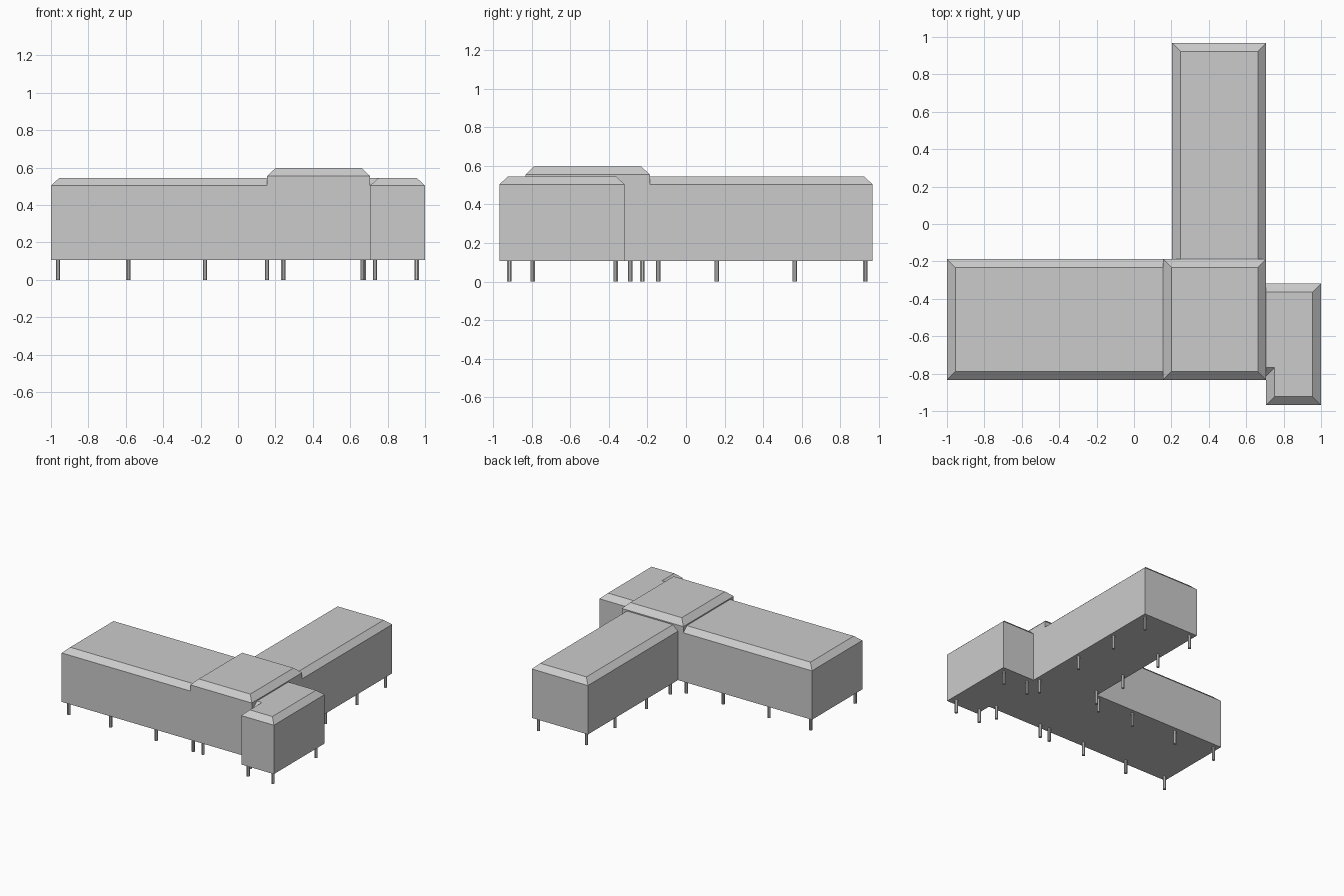
import bpy, bmesh, math

if "Cube" in bpy.data.objects:
    bpy.data.objects.remove(bpy.data.objects["Cube"])

BASE, EAVE, TOP, INSET = 0.107, 0.504, 0.545, 0.045


def bevelled_mass(name, foot, roof, eave=EAVE, top=TOP, open_edges=()):
    """Walls over a footprint, a sloped roof edge and a flat roof."""
    bm = bmesh.new()
    rings = [[bm.verts.new((x, y, z)) for x, y in pts]
             for pts, z in ((foot, BASE), (foot, eave), (roof, top))]
    n = len(foot)
    for lower, upper in zip(rings, rings[1:]):
        for i in range(n):
            if i not in open_edges:
                j = (i + 1) % n
                bm.faces.new((lower[i], lower[j], upper[j], upper[i]))
    bm.faces.new(rings[0][::-1])
    bm.faces.new(rings[2])
    bmesh.ops.remove_doubles(bm, verts=bm.verts, dist=1e-4)
    mesh = bpy.data.meshes.new(name)
    bm.to_mesh(mesh)
    bm.free()
    obj = bpy.data.objects.new(name, mesh)
    bpy.context.collection.objects.link(obj)
    return obj


def wing(name, x0, x1, y0, y1, open_side=None, **heights):
    """Rectangular mass; open_side 0..3 = south, east, north, west."""
    s, e, n, w = [0 if open_side == k else INSET for k in range(4)]
    foot = [(x0, y0), (x1, y0), (x1, y1), (x0, y1)]
    roof = [(x0 + w, y0 + s), (x1 - e, y0 + s), (x1 - e, y1 - n), (x0 + w, y1 - n)]
    gaps = () if open_side is None else (open_side,)
    return bevelled_mass(name, foot, roof, open_edges=gaps, **heights)


# Main building masses
wing("west_wing", -1.0, 0.155, -0.833, -0.187, open_side=1)
wing("central_block", 0.155, 0.707, -0.833, -0.187, eave=0.554, top=0.597)
wing("north_wing", 0.203, 0.707, -0.187, 0.968, open_side=0)

# East annex: its roof runs into the central block, leaving a small valley
xa, xb, ya, yb, yv = 0.707, 1.0, -0.968, -0.318, -0.812
bevelled_mass(
    "east_annex",
    [(xa, ya), (xb, ya), (xb, yb), (xa, yb), (xa, yv), (xa, yv)],
    [(xa + INSET, ya + INSET), (xb - INSET, ya + INSET), (xb - INSET, yb - INSET),
     (xa, yb - INSET), (xa, yv + INSET), (xa + INSET, yv + INSET)])

# Support posts under the edges
posts = [(x, y) for x in (-0.962, -0.587, -0.176, 0.155) for y in (-0.795, -0.226)]
posts += [(x, -0.795) for x in (0.242, 0.667)]
posts += [(x, y) for x in (0.242, 0.673) for y in (0.16, 0.565, 0.93)]
posts += [(0.242, -0.145), (0.673, -0.29)]
posts += [(x, y) for x in (0.732, 0.955) for y in (-0.916, -0.364)]
for i, (x, y) in enumerate(posts):
    bpy.ops.mesh.primitive_cylinder_add(
        vertices=8, radius=0.0125, depth=BASE, location=(x, y, BASE / 2),
        rotation=(0, 0, math.pi / 8))
    bpy.context.object.name = f"support_post_{i + 1}"
